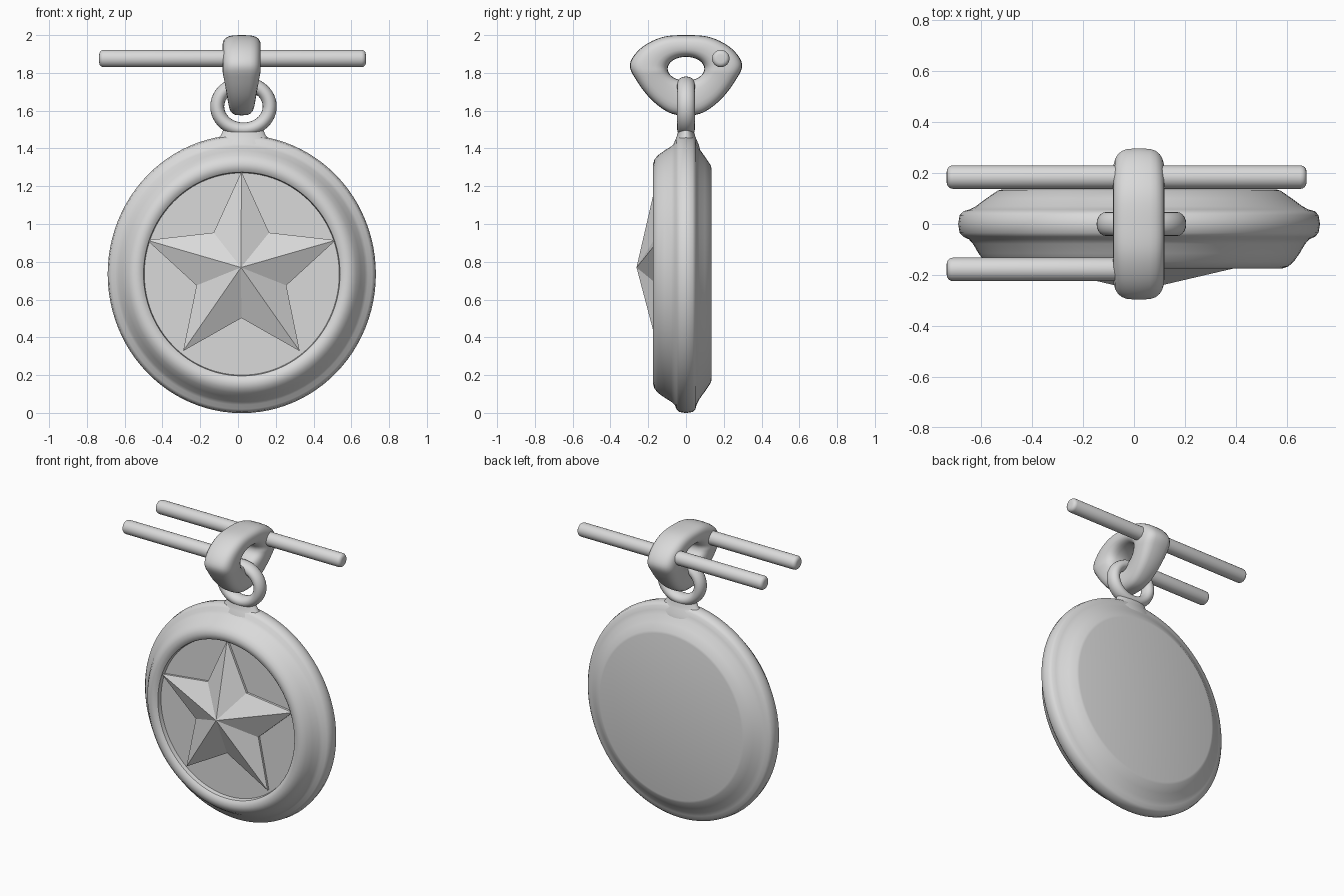
import bpy, bmesh
from math import sin, cos, pi, tau, radians, hypot, copysign
from mathutils import Matrix, Vector

if "Cube" in bpy.data.objects:
    bpy.data.objects.remove(bpy.data.objects["Cube"])

GREY = 0.7
metal = bpy.data.materials.new("plain grey")
metal.use_nodes = True
metal.diffuse_color = (GREY, GREY, GREY, 1)
metal.node_tree.nodes["Principled BSDF"].inputs["Base Color"].default_value = (GREY, GREY, GREY, 1)


def finish(name, bm, angle=35):
    """Turn a bmesh into a shaded object."""
    bmesh.ops.remove_doubles(bm, verts=bm.verts, dist=0.0001)
    bmesh.ops.recalc_face_normals(bm, faces=bm.faces)
    mesh = bpy.data.meshes.new(name)
    bm.to_mesh(mesh)
    bm.free()
    mesh.materials.append(metal)
    ob = bpy.data.objects.new(name, mesh)
    bpy.context.collection.objects.link(ob)
    bpy.ops.object.select_all(action='DESELECT')
    ob.select_set(True)
    bpy.context.view_layer.objects.active = ob
    bpy.ops.object.shade_smooth_by_angle(angle=radians(angle))
    return ob


def loft(name, rings, loop=False, angle=35):
    """Skin closed rings of points; loop joins the last ring to the first."""
    bm = bmesh.new()
    rows = [[bm.verts.new(p) for p in ring] for ring in rings]
    n = len(rows[0])
    for i in range(len(rows) if loop else len(rows) - 1):
        a, b = rows[i], rows[(i + 1) % len(rows)]
        for j in range(n):
            k = (j + 1) % n
            bm.faces.new((a[j], a[k], b[k], b[j]))
    return finish(name, bm, angle)


def smooth_path(pts, steps):
    """Closed Catmull-Rom curve through the points."""
    n, out = len(pts), []
    for i in range(n):
        a, b, c, d = (Vector(pts[(i + k) % n]) for k in (-1, 0, 1, 2))
        for s in range(steps):
            t = s / steps
            out.append(0.5 * (2 * b + (c - a) * t + (2 * a - 5 * b + 4 * c - d) * t * t
                              + (3 * b - a - 3 * c + d) * t ** 3))
    return out


# Medallion: turned profile of (radius, y), slightly taller than wide
CX, CZ, TALL = 0.02, 0.735, 1.037
profile = [(0, .135), (.54, .135), (.555, .131), (.6, .1), (.64, .07), (.665, .057),
           (.69, .05), (.704, .035), (.71, 0), (.704, -.035), (.69, -.05), (.668, -.06),
           (.652, -.078), (.63, -.115), (.607, -.148), (.585, -.167), (.56, -.175),
           (.535, -.17), (.52, -.158), (.516, -.13), (0, -.13)]
loft("medallion", [[(CX + r * cos(tau * j / 96), y, CZ + TALL * r * sin(tau * j / 96))
                    for j in range(96)] for r, y in profile])

# Faceted star standing on the recessed floor
bm = bmesh.new()
apex = bm.verts.new((0.016, -0.262, 0.77))
rim, foot = [], []
for i in range(10):
    r, a = (0.25 if i % 2 else 0.525), pi / 2 + i * pi / 5
    x, z = 0.018 + r * cos(a), 0.752 + r * sin(a)
    rim.append(bm.verts.new((x, -0.145, z)))
    foot.append(bm.verts.new((x, -0.125, z)))
for i in range(10):
    k = (i + 1) % 10
    bm.faces.new((apex, rim[i], rim[k]))
    bm.faces.new((rim[i], foot[i], foot[k], rim[k]))
finish("star", bm, 5)

# Flared neck joining the medallion and its ring
neck = [(1.39, .18, .075), (1.42, .16, .068), (1.45, .135, .054), (1.47, .118, .047), (1.5, .105, .04)]
loft("neck", [[(0.028 + w * cos(tau * j / 32), d * sin(tau * j / 32), z)
               for j in range(32)] for z, w, d in neck], angle=60)

# Hanging ring, an oval torus
rings = []
for i in range(48):
    a = tau * i / 48
    rings.append([(0.029 + (0.139 + 0.037 * cos(b)) * cos(a), 0.047 * sin(b),
                   1.622 + (0.122 + 0.037 * cos(b)) * sin(a))
                  for b in (tau * j / 20 for j in range(20))])
loft("hanging_ring", rings, loop=True, angle=60)

# Bail: rounded triangular link with an oval hole
half = [(.13, 1.988), (.24, 1.93), (.297, 1.845), (.262, 1.76), (.185, 1.66), (.09, 1.59)]
outline = [(0, 2.0)] + half + [(0, 1.575)] + [(-y, z) for y, z in reversed(half)]
HOLE_Z = 1.822
rings = []
for p in smooth_path(outline, 5):
    d = Vector((p.x, p.y - HOLE_Z))
    k = 1 / hypot(d.x / 0.097, d.y / 0.063)
    inner = Vector((d.x * k, HOLE_Z + d.y * k))
    mid, arm = (p + inner) / 2, (p - inner) / 2
    width = 0.101 - 0.03 * max(0, (1.8 - p.y) / 0.225)
    ring = []
    for j in range(24):
        c, s = cos(tau * j / 24), sin(tau * j / 24)
        q = mid + arm * copysign(abs(c) ** 0.75, c)
        ring.append((0.019 + width * copysign(abs(s) ** 0.6, s), q.x, q.y))
    rings.append(ring)
loft("bail", rings, loop=True, angle=60)


# Round-ended cross rods; the front one stops inside the bail
def rod(name, x0, x1, y):
    bm = bmesh.new()
    place = Matrix.Translation(((x0 + x1) / 2, y, 1.876)) @ Matrix.Rotation(pi / 2, 4, 'Y')
    bmesh.ops.create_cone(bm, cap_ends=True, segments=32, radius1=0.046, radius2=0.046,
                          depth=x1 - x0, matrix=place)
    ends = [e for e in bm.edges if abs(e.verts[0].co.x - e.verts[1].co.x) < 0.001]
    bmesh.ops.bevel(bm, geom=ends, offset=0.024, segments=4, profile=0.5, affect='EDGES')
    finish(name, bm, 40)


rod("back_rod", -0.735, 0.677, 0.184)
rod("front_rod", -0.735, 0.03, -0.178)
